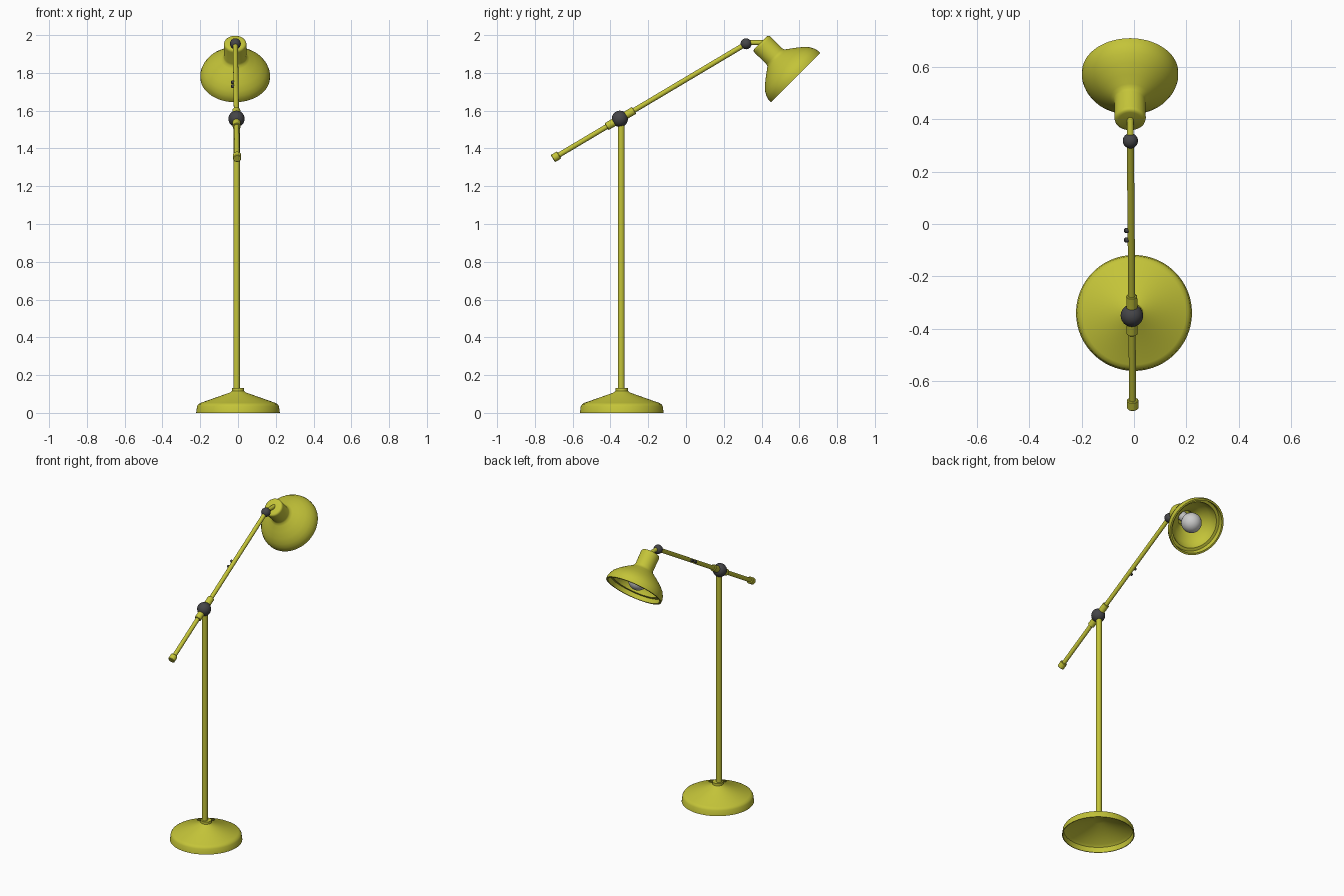
import bpy, bmesh, math
from mathutils import Vector

if "Cube" in bpy.data.objects:
    bpy.data.objects.remove(bpy.data.objects["Cube"])


def material(name, color):
    m = bpy.data.materials.new(name)
    m.diffuse_color = (*color, 1)
    m.use_nodes = True
    m.node_tree.nodes["Principled BSDF"].inputs["Base Color"].default_value = m.diffuse_color
    return m


yellow = material("yellow_paint", (0.55, 0.55, 0.04))
dark = material("dark_joint", (0.06, 0.06, 0.065))


def finish(ob, name, mat, angle=35):
    ob.name = name
    if mat:
        ob.data.materials.append(mat)
    bpy.ops.object.select_all(action='DESELECT')
    ob.select_set(True)
    bpy.context.view_layer.objects.active = ob
    bpy.ops.object.shade_smooth_by_angle(angle=math.radians(angle))
    return ob


def lathe(name, profile, origin, axis, mat, segs=64, angle=35):
    """Spin a (radius, height) profile around an axis through origin."""
    bm = bmesh.new()
    verts = [bm.verts.new((r, 0, h)) for r, h in profile]
    edges = [bm.edges.new(p) for p in zip(verts, verts[1:])]
    bmesh.ops.spin(bm, geom=verts + edges, cent=(0, 0, 0), axis=(0, 0, 1),
                   angle=2 * math.pi, steps=segs, use_duplicate=False)
    bmesh.ops.remove_doubles(bm, verts=bm.verts, dist=1e-5)
    bmesh.ops.recalc_face_normals(bm, faces=bm.faces)
    me = bpy.data.meshes.new(name)
    bm.to_mesh(me)
    bm.free()
    ob = bpy.data.objects.new(name, me)
    bpy.context.collection.objects.link(ob)
    ob.location = origin
    ob.rotation_euler = Vector(axis).to_track_quat('Z', 'Y').to_euler()
    return finish(ob, name, mat, angle)


def rod(name, a, b, r, mat, bevel=0.0):
    """Capped round rod from a to b with optional rounded ends."""
    a, b = Vector(a), Vector(b)
    n = (b - a).length
    prof = [(0, 0), (r - bevel, 0), (r, bevel), (r, n - bevel), (r - bevel, n), (0, n)]
    return lathe(name, prof, a, b - a, mat, 32)


def ball(name, loc, r, mat):
    bpy.ops.mesh.primitive_uv_sphere_add(segments=32, ring_count=16, radius=r, location=loc)
    return finish(bpy.context.object, name, mat)


# Hollow weighted base with collar
lathe("base", [(0.0, 0.132), (0.033, 0.132), (0.033, 0.116), (0.042, 0.108),
               (0.198, 0.053), (0.21, 0.046), (0.217, 0.035), (0.2215, 0.0),
               (0.2165, 0.0), (0.212, 0.033), (0.197, 0.047), (0.04, 0.102),
               (0.0, 0.108)], (0, -0.34, 0), (0, 0, 1), yellow, 96)

# Upright pole and main pivot
pivot = Vector((-0.008, -0.35, 1.557))
rod("pole", (-0.007, -0.343, 0.11), (-0.007, -0.343, 1.55), 0.018, yellow)
ball("main_pivot", pivot, 0.043, dark)

# Tilted arm, positions are given by distance in y
tip = Vector((-0.014, 0.318, 1.954))
slope = (tip - pivot) / (tip.y - pivot.y)


def on_arm(y):
    return pivot + slope * (y - pivot.y)


rod("arm", on_arm(-0.69), tip, 0.0135, yellow)
rod("arm_end_cap", on_arm(-0.705), on_arm(-0.672), 0.022, yellow, 0.003)
for name, y0, y1 in (("upper_sleeve", -0.325, -0.275), ("lower_sleeve", -0.42, -0.375)):
    rod(name, on_arm(y0), on_arm(y1), 0.021, yellow, 0.002)

# Two small knobs on the side of the arm
for i, y in enumerate((-0.025, -0.061)):
    p = on_arm(y)
    rod(f"arm_knob_{i + 1}", p, p + Vector((-0.027, 0, 0)), 0.009, dark, 0.004)

# Shade joint and bracket
ball("shade_pivot", tip, 0.029, dark)
rod("shade_bracket", (-0.014, 0.318, 1.96), (-0.014, 0.41, 1.96), 0.013, yellow)

# Lamp shade: outer bell, rim, stepped lining
rim_centre = Vector((-0.015, 0.58, 1.775))
up = Vector((0, -1, 1)).normalized()
lathe("lamp_shade", [
    (0, 0.262), (0.045, 0.262), (0.053, 0.26), (0.058, 0.255), (0.06, 0.246),
    (0.059, 0.16), (0.063, 0.148), (0.075, 0.138), (0.105, 0.117), (0.14, 0.089),
    (0.165, 0.063), (0.178, 0.04), (0.184, 0.02), (0.184, 0.0),
    (0.172, 0.0), (0.168, 0.028), (0.150, 0.03), (0.146, 0.05),
    (0.128, 0.082), (0.098, 0.108), (0.065, 0.132), (0.05, 0.15),
    (0.05, 0.2), (0, 0.2)], rim_centre, up, yellow, 96)

# Bulb with neck
lathe("bulb", [(0.063 * math.sin(a), 0.072 - 0.063 * math.cos(a))
               for a in [math.pi * i / 20 for i in range(17)]]
      + [(0.03, 0.14), (0.03, 0.2), (0, 0.2)], rim_centre, up, None, 32, 60)
